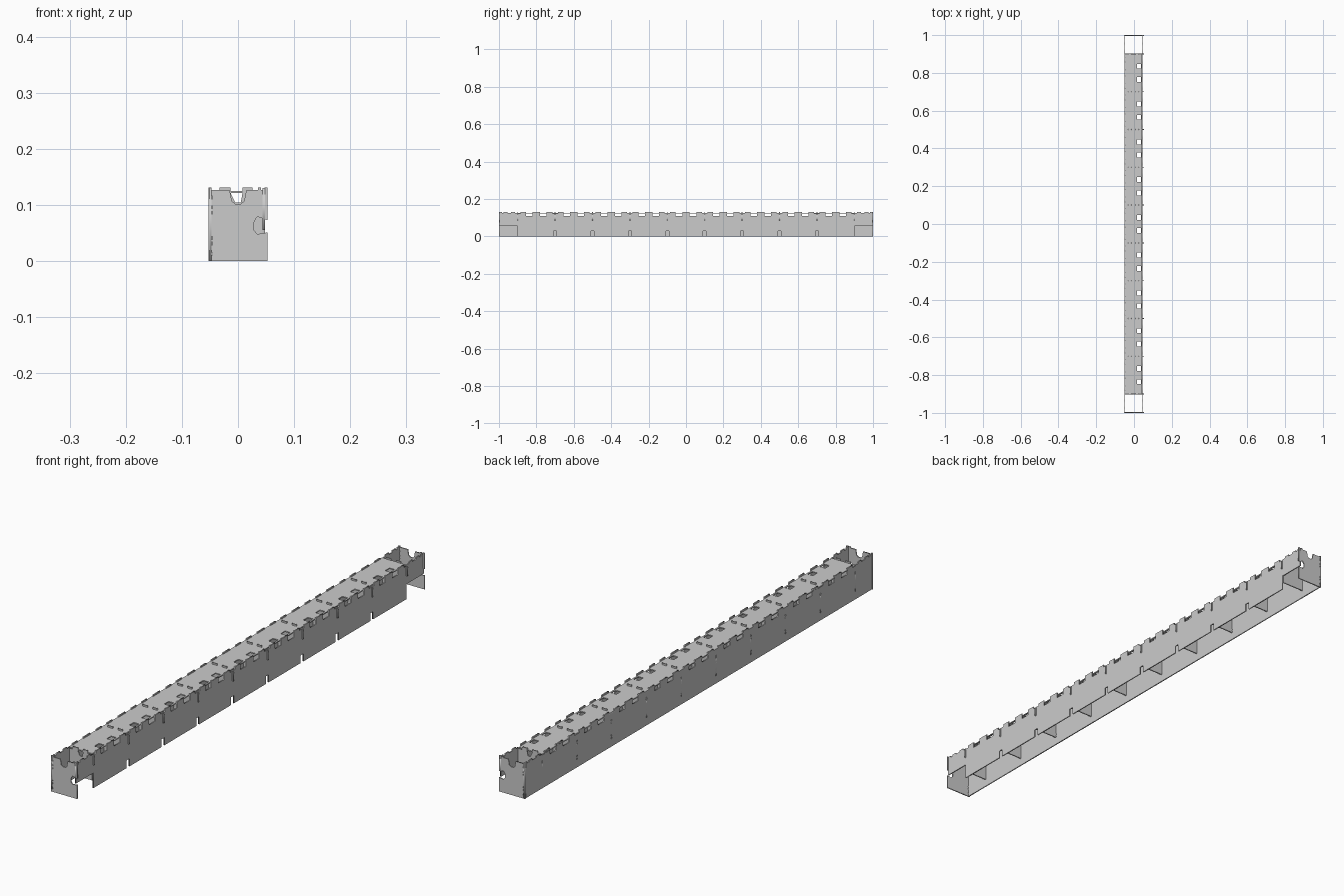
import bpy
from mathutils import Matrix

if "Cube" in bpy.data.objects:
    bpy.data.objects.remove(bpy.data.objects["Cube"])

T = 0.004                      # sheet thickness
# local (u, v, thickness) -> world axes for each sheet orientation
AXES = {
    'x': Matrix(((0, 0, 1, 0), (1, 0, 0, 0), (0, 1, 0, 0), (0, 0, 0, 1))),
    'y': Matrix(((1, 0, 0, 0), (0, 0, -1, 0), (0, 1, 0, 0), (0, 0, 0, 1))),
    'z': Matrix.Identity(4),
}


def sheet(name, axis, pos, outline, holes=()):
    """Flat sheet with holes, cut from a 2D outline, centred at pos on its axis."""
    cu = bpy.data.curves.new(name, 'CURVE')
    cu.dimensions = '2D'
    cu.fill_mode = 'BOTH'
    cu.extrude = T / 2
    for pts in (outline, *holes):
        sp = cu.splines.new('POLY')
        sp.points.add(len(pts) - 1)
        for p, (u, v) in zip(sp.points, pts):
            p.co = (u, v, 0, 1)
        sp.use_cyclic_u = True
    tmp = bpy.data.objects.new(name + "_outline", cu)
    bpy.context.collection.objects.link(tmp)
    dg = bpy.context.evaluated_depsgraph_get()
    me = bpy.data.meshes.new_from_object(tmp.evaluated_get(dg))
    bpy.data.objects.remove(tmp)
    shift = {'x': (pos, 0, 0), 'y': (0, pos, 0), 'z': (0, 0, pos)}[axis]
    me.transform(Matrix.Translation(shift) @ AXES[axis])
    me.name = name
    ob = bpy.data.objects.new(name, me)
    bpy.context.collection.objects.link(ob)
    return ob


def rect(u, v, w, h):
    return [(u - w/2, v - h/2), (u + w/2, v - h/2), (u + w/2, v + h/2), (u - w/2, v + h/2)]


def steps(start, segs):
    """Castellated edge: segs are (end, height) runs from start."""
    pts, u = [], start
    for end, h in segs:
        pts += [(u, h), (end, h)]
        u = end
    return pts


def mirror_u(pts):
    return [(-u, v) for u, v in reversed(pts)]


ribs = [-0.9 + 0.2 * i for i in range(10)]
bays = [-0.8 + 0.2 * i for i in range(9)]
tab_z = (0.013, 0.031, 0.041, 0.086, 0.096, 0.113)

# toothed top edge shared by both long side panels
BAY = ((-0.085, 0.121), (-0.055, 0.13), (-0.02, 0.108), (0.02, 0.13),
       (0.055, 0.108), (0.085, 0.13), (0.1, 0.121))
top_edge = steps(-0.9, [(c + e, h) for c in bays for e, h in BAY])

# left side panel with rib slots
slots = [rect(y, z, 0.005, 0.005) for y in ribs[1:-1] for z in (0.031, 0.041, 0.086, 0.096)]
sheet("left_panel", 'x', -0.049, [(0.9, 0), (-0.9, 0)] + top_edge, slots)

# right side panel with notches in its lower edge
low_edge = []
for y in ribs[1:-1]:
    low_edge += [(y - 0.008, 0), (y - 0.008, 0.028), (y + 0.008, 0.028), (y + 0.008, 0)]
sheet("right_panel", 'x', 0.046, top_edge + [(0.9, 0)] + low_edge[::-1] + [(-0.9, 0)])

# side pieces of the open end boxes
END = steps(-1, [(-0.985, 0.13), (-0.975, 0.124), (-0.955, 0.13),
                 (-0.935, 0.124), (-0.915, 0.13), (-0.9, 0.124)])
for tag, flip in (("front", False), ("back", True)):
    for side, x, z0 in (("left", -0.049, 0), ("right", 0.046, 0.055)):
        pts = [(-0.9, z0), (-1, z0)] + END
        sheet(f"{tag}_{side}_end_piece", 'x', x, mirror_u(pts) if flip else pts)

# deck with openings beside the right panel
deck_holes = [rect(0.0265, c + s * 0.035, 0.021, 0.026) for c in bays for s in (-1, 1)]
sheet("deck", 'z', 0.123, rect(-0.004, 0, 0.094, 1.8), deck_holes)

# cross ribs with tabs through the deck and the side panels
rib = [(-0.051, 0.028), (0.044, 0.028), (0.044, 0.085), (0.052, 0.085), (0.052, 0.118),
       (0.044, 0.118), (0.044, 0.121), (0.026, 0.121), (0.026, 0.131), (0.008, 0.131),
       (0.008, 0.121), (0.005, 0.104), (-0.005, 0.104), (-0.013, 0.121), (-0.013, 0.131),
       (-0.033, 0.131), (-0.033, 0.121), (-0.047, 0.121), (-0.047, 0.102), (-0.051, 0.102)]
for i, y in enumerate(ribs):
    sheet(f"rib_{i + 1}", 'y', y, rib)

# end plates with joint slots and two open cut-outs
plate = [(-0.053, 0), (0.053, 0), (0.053, 0.051), (0.034, 0.048), (0.028, 0.056),
         (0.028, 0.068), (0.034, 0.079), (0.053, 0.073), (0.053, 0.131), (0.047, 0.131),
         (0.047, 0.127), (0.041, 0.127), (0.041, 0.131), (0.036, 0.131), (0.036, 0.127),
         (0.015, 0.127), (0.011, 0.107), (0.005, 0.102), (-0.005, 0.102), (-0.011, 0.107),
         (-0.015, 0.127), (-0.047, 0.127), (-0.047, 0.131), (-0.053, 0.131)]
joints = [rect(-0.047, z, 0.004, 0.005) for z in tab_z] + \
         [rect(0.046, z, 0.004, 0.005) for z in tab_z[3:]]
for tag, y in (("front", -0.998), ("back", 0.998)):
    sheet(f"{tag}_end_plate", 'y', y, plate, joints)
